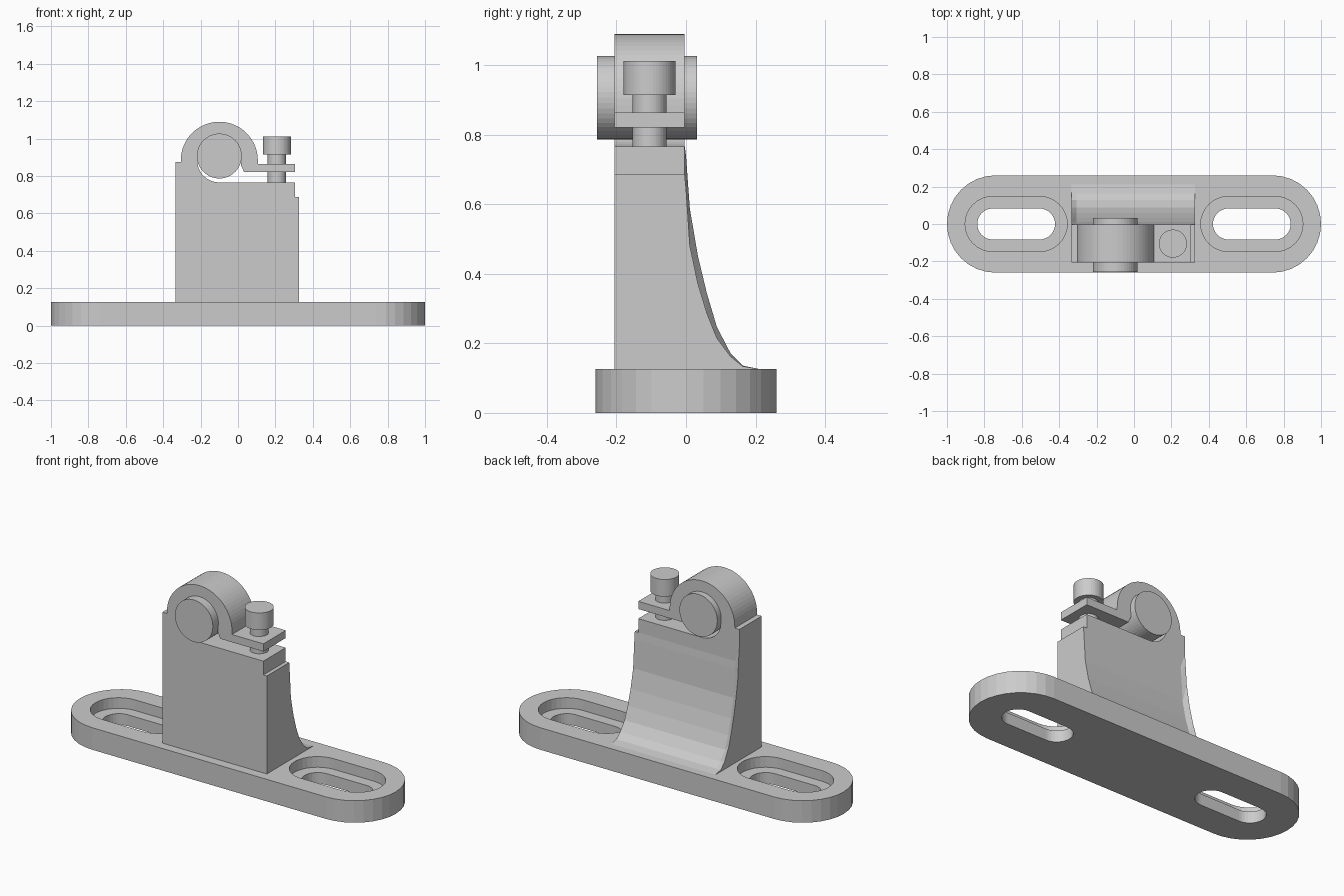
import bpy, bmesh, math

if "Cube" in bpy.data.objects:
    bpy.data.objects.remove(bpy.data.objects["Cube"])

grey = bpy.data.materials.new("machined grey")
grey.diffuse_color = (0.6, 0.6, 0.6, 1)
grey.use_nodes = True
grey.node_tree.nodes["Principled BSDF"].inputs["Base Color"].default_value = grey.diffuse_color


def finish(name, bm):
    bmesh.ops.recalc_face_normals(bm, faces=bm.faces)
    mesh = bpy.data.meshes.new(name)
    bm.to_mesh(mesh)
    bm.free()
    mesh.materials.append(grey)
    ob = bpy.data.objects.new(name, mesh)
    bpy.context.collection.objects.link(ob)
    return ob


def arc(cx, cy, r, a0, a1, n):
    return [(cx + r * math.cos(math.radians(a0 + (a1 - a0) * i / n)),
             cy + r * math.sin(math.radians(a0 + (a1 - a0) * i / n))) for i in range(n + 1)]


def prism(name, pts, lo, hi, axis="z"):
    """Extrude a 2D outline from lo to hi along z or y."""
    bm = bmesh.new()
    place = (lambda p: (p[0], p[1], lo)) if axis == "z" else (lambda p: (p[0], lo, p[1]))
    face = bm.faces.new([bm.verts.new(place(p)) for p in pts])
    ext = bmesh.ops.extrude_face_region(bm, geom=[face])["geom"]
    move = (0, 0, hi - lo) if axis == "z" else (0, hi - lo, 0)
    bmesh.ops.translate(bm, vec=move, verts=[v for v in ext if isinstance(v, bmesh.types.BMVert)])
    return finish(name, bm)


def stadium(cx, half, r, n=16):
    d = half - r
    return arc(cx + d, 0, r, -90, 90, n) + arc(cx - d, 0, r, 90, 270, n)


def disc(cx, cy, r, n=48):
    return arc(cx, cy, r, 0, 360, n)[:-1]


# Base plate with two counterbored slots
base = prism("base_plate", stadium(0, 1.0, 0.26), 0, 0.126)
for s in (-1, 1):
    for half, r, lo in ((0.273, 0.147, 0.065), (0.208, 0.083, -0.1)):
        cutter = prism("slot_cutter", stadium(s * 0.63, half, r), lo, 0.3)
        mod = base.modifiers.new("slot", "BOOLEAN")
        mod.operation, mod.solver, mod.object = "DIFFERENCE", "EXACT", cutter
        bpy.context.view_layer.objects.active = base
        bpy.ops.object.modifier_apply(modifier=mod.name)
        bpy.data.objects.remove(cutter)

# Upright with split clamp ring and ear, as one outline
cx, cz = -0.10, 0.884
outline = [(-0.335, 0.12), (-0.335, 0.875), (-0.306, 0.875)]
outline += arc(cx, cz, 0.206, 180, 0, 32)
outline += [(0.106, 0.865), (0.305, 0.865), (0.305, 0.821), (0.032, 0.821)]
outline += arc(cx, cz, 0.118, -12, 270, 40)
outline += [(0.305, 0.766), (0.305, 0.687), (0.327, 0.687), (0.327, 0.12)]
prism("clamp_upright", outline, -0.206, -0.004, "y")

# Curved web flaring from the upright's back to the base, raised along its left edge
depth = [-0.004, 0.0, 0.011, 0.034, 0.06, 0.089, 0.128, 0.163, 0.212]
low = [0.687, 0.645, 0.482, 0.373, 0.287, 0.215, 0.163, 0.134, 0.126]
high = [0.77, 0.74, 0.588, 0.453, 0.344, 0.247, 0.172, 0.136, 0.126]
bm = bmesh.new()
sections = []
for x, heights in ((0.327, low), (-0.308, low), (-0.335, high)):
    pts = list(zip(depth, heights)) + [(0.212, 0.12), (-0.02, 0.12), (-0.02, heights[0])]
    sections.append([bm.verts.new((x, y, z)) for y, z in pts])
for a, b in zip(sections, sections[1:]):
    for i in range(len(a)):
        j = (i + 1) % len(a)
        bm.faces.new((a[i], a[j], b[j], b[i]))
bm.faces.new(sections[0])
bm.faces.new(sections[-1])
finish("back_web", bm)

# Clamped rod
prism("clamped_rod", disc(cx, 0.907, 0.12), -0.256, 0.031, "y")

# Clamp screw
prism("screw_shank", disc(0.208, -0.105, 0.049), 0.75, 0.93)
prism("screw_head", disc(0.208, -0.105, 0.075), 0.914, 1.012)
